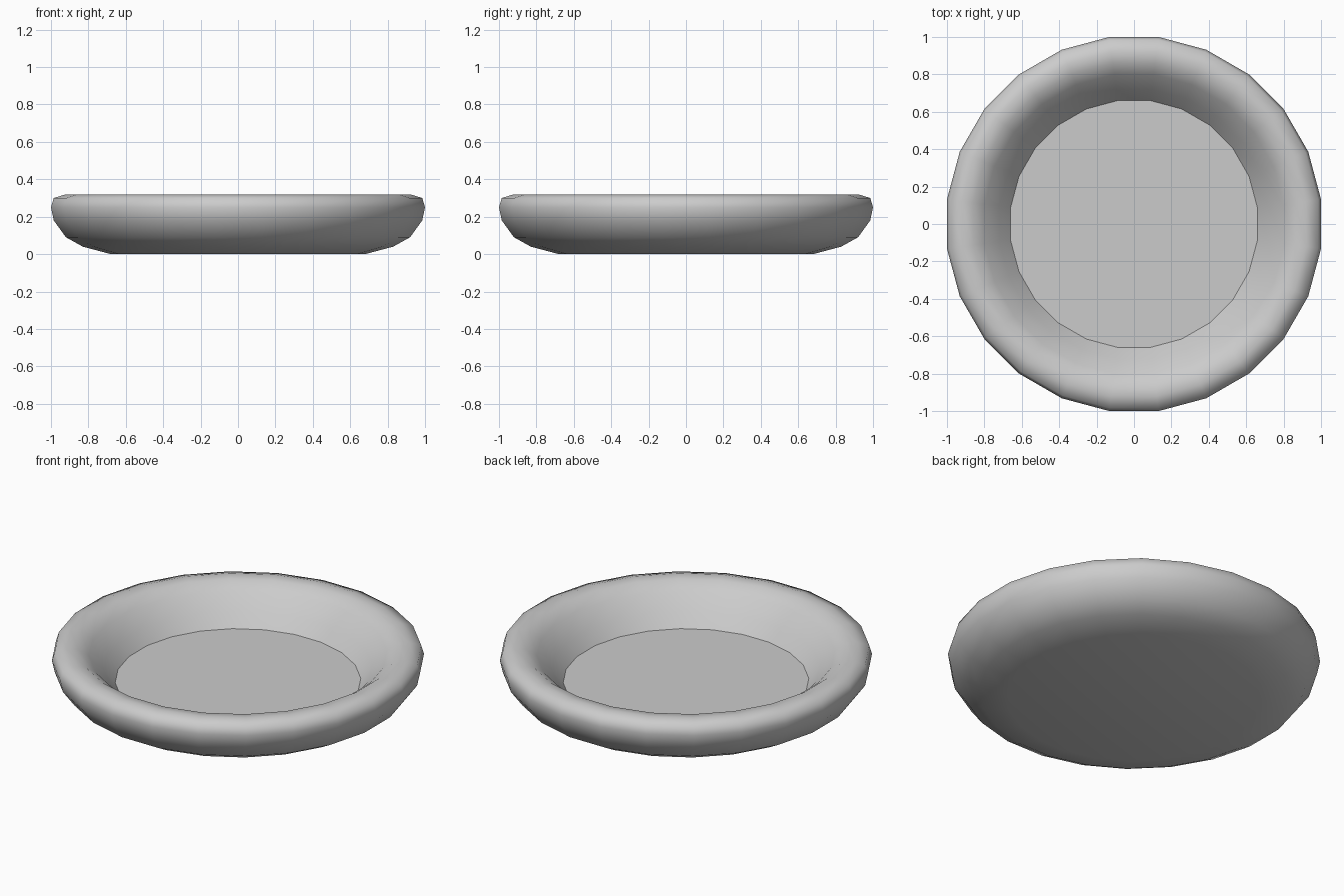
import bpy, bmesh
from math import cos, sin, radians, pi

if "Cube" in bpy.data.objects:
    bpy.data.objects.remove(bpy.data.objects["Cube"])

SIDES = 24
HALF = pi / SIDES

# dish cross-section, (distance to flat side, z): underside, rolled rim, inner wall
PROFILE = [(0.68, 0.0), (0.83, 0.04), (0.92, 0.09), (0.985, 0.18), (1.0, 0.25),
           (0.985, 0.30), (0.92, 0.32), (0.86, 0.313), (0.80, 0.27),
           (0.72, 0.185), (0.66, 0.11)]

bm = bmesh.new()
rings = []
for d, z in PROFILE:
    r = d / cos(HALF)
    rings.append([bm.verts.new((r * cos(HALF + 2 * HALF * i),
                                r * sin(HALF + 2 * HALF * i), z))
                  for i in range(SIDES)])

# walls
for lo, hi in zip(rings, rings[1:]):
    for i in range(SIDES):
        j = (i + 1) % SIDES
        bm.faces.new((lo[i], lo[j], hi[j], hi[i])).smooth = True

# underside, blended smoothly into the wall
bm.faces.new(rings[0][::-1]).smooth = True

# flat inner floor with a sharp border
floor = bm.faces.new(rings[-1])
for e in floor.edges:
    e.smooth = False

mesh = bpy.data.meshes.new("dish")
bm.to_mesh(mesh)
bm.free()
dish = bpy.data.objects.new("dish", mesh)
bpy.context.collection.objects.link(dish)
